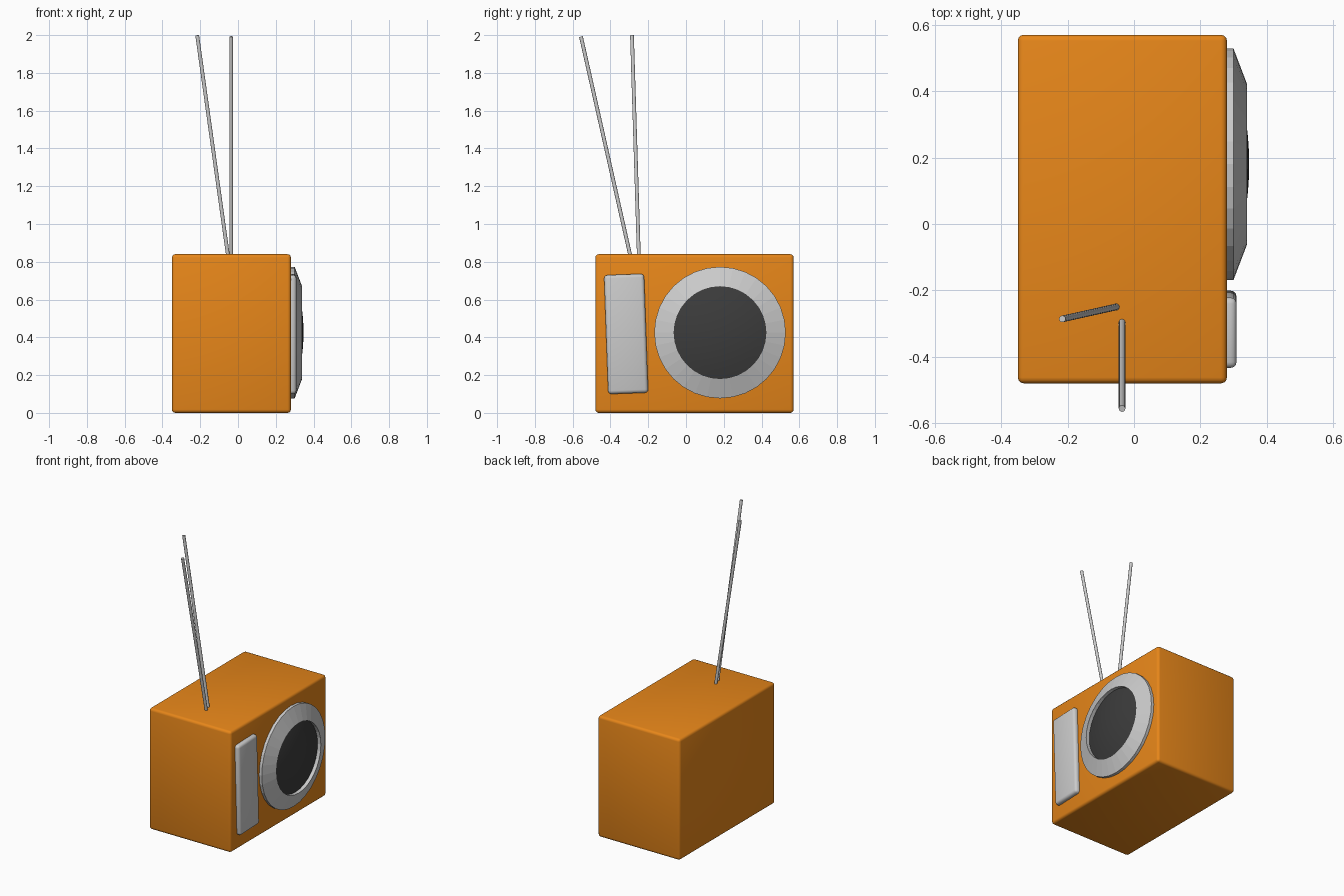
import bpy, bmesh, math
from mathutils import Vector, Matrix

if "Cube" in bpy.data.objects:
    bpy.data.objects.remove(bpy.data.objects["Cube"])


def material(name, rgb):
    m = bpy.data.materials.new(name)
    m.diffuse_color = (*rgb, 1)
    m.use_nodes = True
    m.node_tree.nodes["Principled BSDF"].inputs["Base Color"].default_value = m.diffuse_color
    return m


orange = material("orange", (0.8, 0.24, 0.01))
dark = material("dark_grey", (0.045, 0.045, 0.045))


def finish(bm, name, mat=None):
    bmesh.ops.recalc_face_normals(bm, faces=bm.faces)
    me = bpy.data.meshes.new(name)
    bm.to_mesh(me)
    bm.free()
    ob = bpy.data.objects.new(name, me)
    bpy.context.collection.objects.link(ob)
    if mat:
        me.materials.append(mat)
    return ob


def rounded_box(name, size, centre, bevel, mat=None, tilt=0):
    bm = bmesh.new()
    bmesh.ops.create_cube(bm, size=1)
    bmesh.ops.scale(bm, vec=size, verts=bm.verts)
    bmesh.ops.bevel(bm, geom=bm.edges[:], offset=bevel, segments=3,
                    profile=0.5, affect='EDGES')
    bmesh.ops.transform(bm, verts=bm.verts,
                        matrix=Matrix.Translation(centre) @ Matrix.Rotation(tilt, 4, 'X'))
    return finish(bm, name, mat)


def lathe_x(name, profile, y, z, mat=None, closed=False, n=32):
    """Spin (radius, x) points around an axis along x."""
    bm = bmesh.new()
    rings = []
    for r, x in profile:
        if r == 0:
            rings.append([bm.verts.new((x, y, z))] * n)
        else:
            rings.append([bm.verts.new((x, y + r * math.cos(2 * math.pi * i / n),
                                        z + r * math.sin(2 * math.pi * i / n)))
                          for i in range(n)])
    pairs = list(zip(rings, rings[1:]))
    if closed:
        pairs.append((rings[-1], rings[0]))
    for a, b in pairs:
        for i in range(n):
            j = (i + 1) % n
            bm.faces.new(list(dict.fromkeys((a[i], a[j], b[j], b[i]))))
    return finish(bm, name, mat)


def rod(name, start, end, radius, mat=None):
    a, b = Vector(start), Vector(end)
    bm = bmesh.new()
    bmesh.ops.create_cone(bm, cap_ends=True, segments=16, radius1=radius,
                          radius2=radius, depth=(b - a).length)
    rot = (b - a).to_track_quat('Z', 'Y').to_matrix().to_4x4()
    bmesh.ops.transform(bm, verts=bm.verts, matrix=Matrix.Translation((a + b) / 2) @ rot)
    return finish(bm, name, mat)


# Cabinet and tilted control panel
cabinet = rounded_box("cabinet", (0.63, 1.05, 0.84), (-0.035, 0.045, 0.42), 0.018, orange)
panel = rounded_box("control_panel", (0.06, 0.212, 0.63), (0.279, -0.317, 0.418),
                    0.018, tilt=math.radians(2))

# Speaker rim with chamfered front, and domed cone inside it
rim = lathe_x("speaker_rim", [(0.348, 0.27), (0.348, 0.30), (0.243, 0.34), (0.243, 0.27)],
              0.18, 0.425, closed=True)
dome = [(0.243 * k / 6, 0.347 - 0.032 * (k / 6) ** 2) for k in range(7)]
cone = lathe_x("speaker_cone", dome + [(0.243, 0.272), (0, 0.272)], 0.18, 0.425, dark)

# Two antenna rods splayed from the top
antennas = [
    rod("antenna_side", (-0.036, -0.29, 0.81), (-0.036, -0.556, 1.992), 0.010),
    rod("antenna_back", (-0.05, -0.249, 0.81), (-0.216, -0.286, 1.999), 0.010),
]

# Smooth the rounded parts while keeping hard edges
for ob in [cabinet, panel, cone] + antennas:
    bpy.ops.object.select_all(action='DESELECT')
    ob.select_set(True)
    bpy.context.view_layer.objects.active = ob
    bpy.ops.object.shade_smooth_by_angle(angle=math.radians(35))
